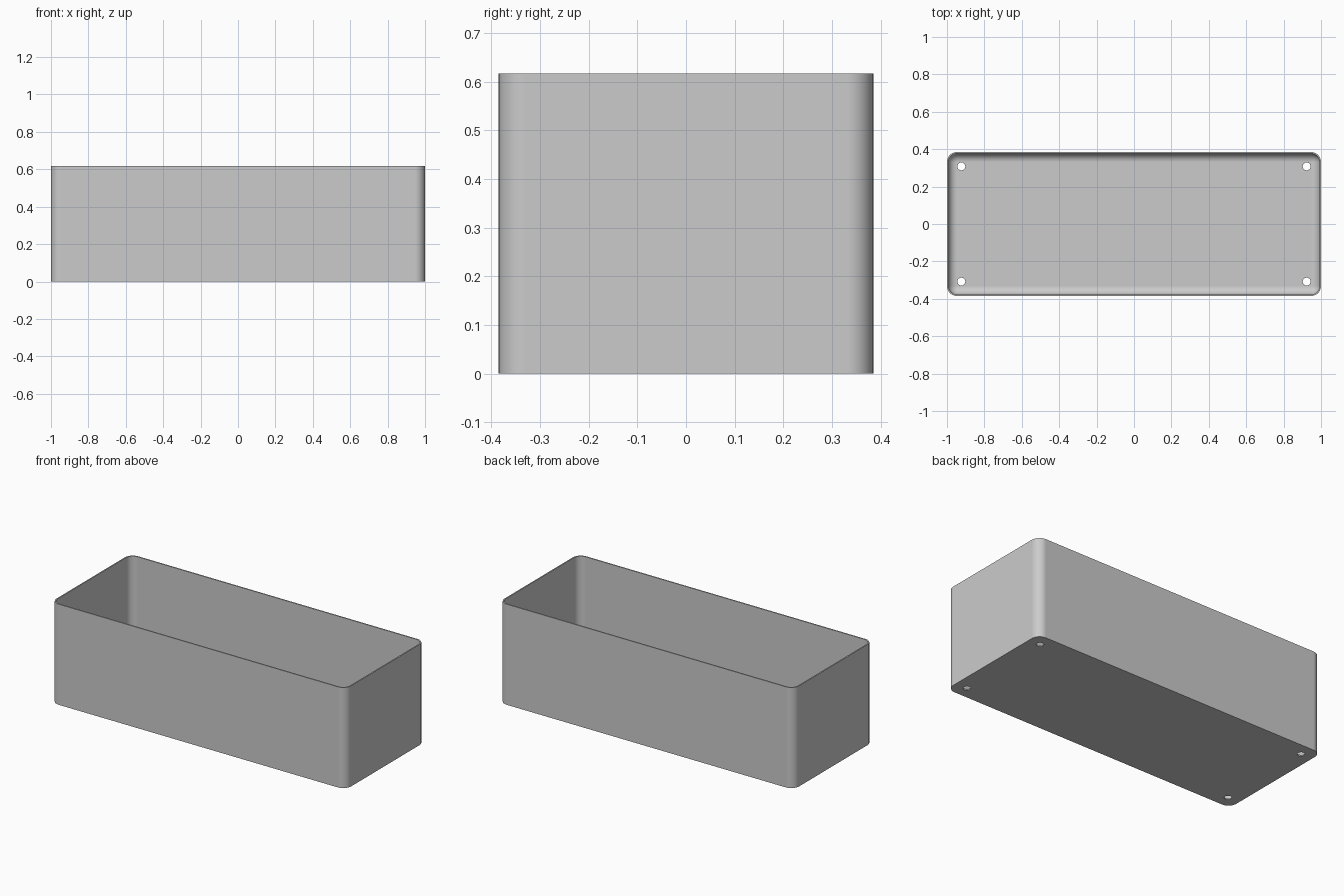
import bpy
import bmesh
from math import cos, sin, pi

cube = bpy.data.objects.get("Cube")
if cube:
    bpy.data.objects.remove(cube, do_unlink=True)

LENGTH, DEPTH, HEIGHT = 2.0, 0.77, 0.617
WALL = 0.0077
CORNER = 0.054
FILLET = CORNER - WALL
HOLE_RADIUS, HOLE_INSET = 0.021, 0.077
STEPS = 10

grey = bpy.data.materials.new("light_grey")
grey.use_nodes = True
colour = (0.6, 0.6, 0.6, 1)
grey.diffuse_color = colour
grey.node_tree.nodes["Principled BSDF"].inputs["Base Color"].default_value = colour


def ring(bm, inset, z):
    """Rounded rectangle loop, pulled in from the outer outline."""
    radius = max(CORNER - inset, 0)
    cx, cy = LENGTH / 2 - CORNER, DEPTH / 2 - CORNER
    verts = []
    for q, (sx, sy) in enumerate([(1, 1), (-1, 1), (-1, -1), (1, -1)]):
        for i in range(STEPS + 1):
            a = (q + i / STEPS) * pi / 2
            verts.append(bm.verts.new((sx * cx + radius * cos(a),
                                       sy * cy + radius * sin(a), z)))
    return verts


# Open tray: outer wall, rim, inner wall, then the fillet down to the floor
bm = bmesh.new()
sections = [(0, 0), (0, HEIGHT), (WALL, HEIGHT)]
for i in range(STEPS + 1):
    a = i / STEPS * pi / 2
    sections.append((WALL + FILLET * (1 - cos(a)),
                     WALL + FILLET * (1 - sin(a))))
rings = [ring(bm, *s) for s in sections]
for low, high in zip(rings, rings[1:]):
    for i in range(len(low)):
        j = (i + 1) % len(low)
        bm.faces.new((low[i], low[j], high[j], high[i]))
bm.faces.new(rings[0][::-1])
bm.faces.new(rings[-1])
bmesh.ops.remove_doubles(bm, verts=bm.verts, dist=0.00005)
bmesh.ops.recalc_face_normals(bm, faces=bm.faces)
mesh = bpy.data.meshes.new("tray")
bm.to_mesh(mesh)
bm.free()
tray = bpy.data.objects.new("tray", mesh)
bpy.context.collection.objects.link(tray)
mesh.materials.append(grey)

# Four drain holes through the floor, one per corner
bpy.ops.object.select_all(action="DESELECT")
bpy.context.view_layer.objects.active = tray
tray.select_set(True)
for sx in (-1, 1):
    for sy in (-1, 1):
        bpy.ops.mesh.primitive_cylinder_add(
            vertices=32, radius=HOLE_RADIUS, depth=0.1,
            location=(sx * (LENGTH / 2 - HOLE_INSET),
                      sy * (DEPTH / 2 - HOLE_INSET), 0))
        cutter = bpy.context.object
        cutter.name = "hole_cutter"
        cutter.hide_render = True
        cutter.data.materials.append(grey)
        cut = tray.modifiers.new("drain_hole", "BOOLEAN")
        cut.operation = "DIFFERENCE"
        cut.solver = "EXACT"
        cut.object = cutter
        bpy.ops.object.select_all(action="DESELECT")
        tray.select_set(True)
        bpy.context.view_layer.objects.active = tray
        bpy.ops.object.modifier_apply(modifier=cut.name)
        bpy.data.objects.remove(cutter, do_unlink=True)

# Smooth corners and fillet, crisp rim and base
bpy.ops.object.shade_smooth_by_angle(angle=pi / 6)
weighted = tray.modifiers.new("flat_panels", "WEIGHTED_NORMAL")
weighted.keep_sharp = True
